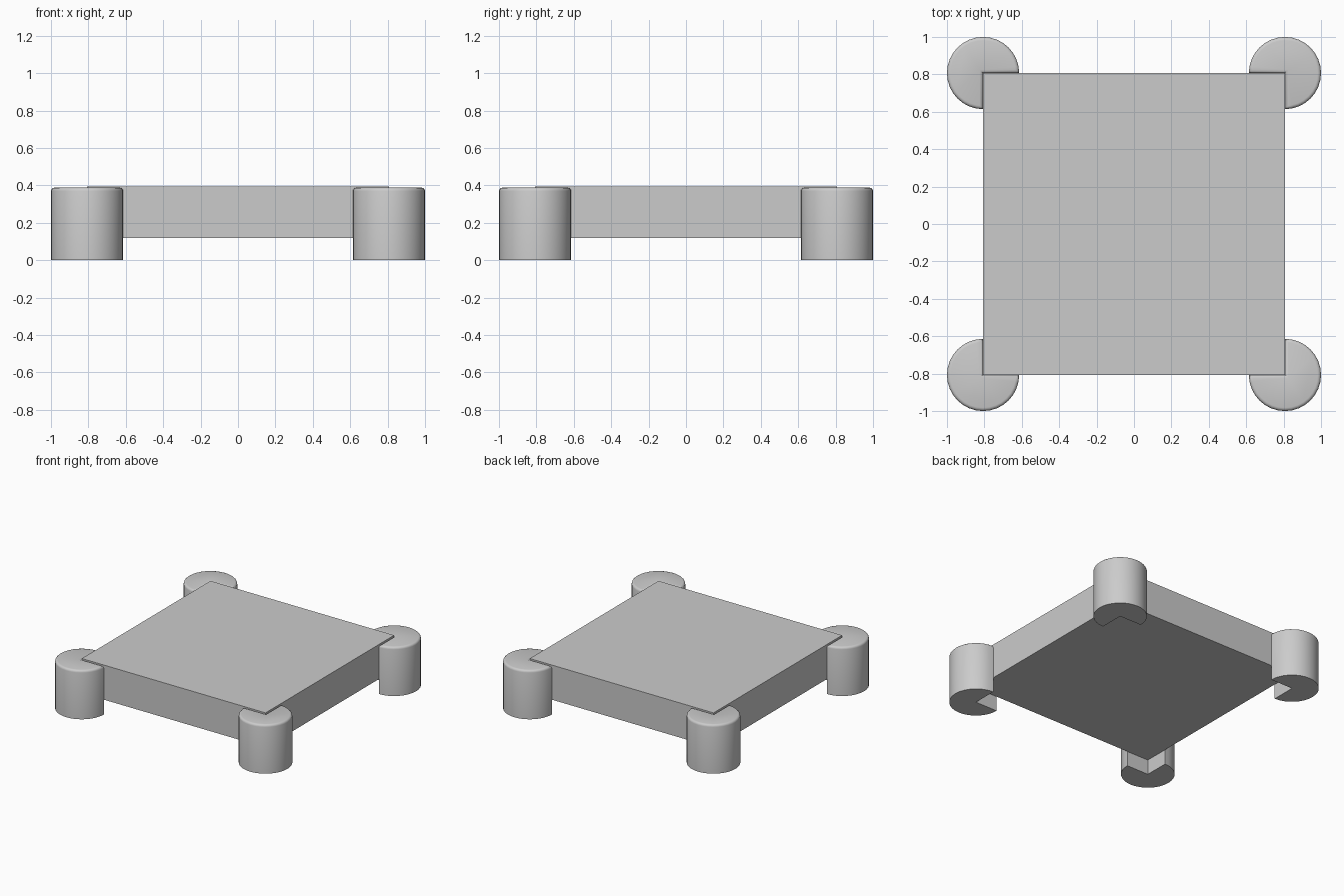
import bpy, bmesh, math

if "Cube" in bpy.data.objects:
    bpy.data.objects.remove(bpy.data.objects["Cube"])

H, R = 0.388, 0.193          # post height and radius
C = 1 - R                    # post centre, also the slab corner


def finish(bm, name):
    bmesh.ops.recalc_face_normals(bm, faces=bm.faces)
    mesh = bpy.data.meshes.new(name)
    bm.to_mesh(mesh)
    bm.free()
    obj = bpy.data.objects.new(name, mesh)
    bpy.context.collection.objects.link(obj)
    return obj


# Square slab
bm = bmesh.new()
bmesh.ops.create_cube(bm, size=1)
for v in bm.verts:
    v.co = (v.co.x * 2 * C, v.co.y * 2 * C, 0.2555 + v.co.z * 0.275)
finish(bm, "slab")


def corner_post(name, x, y, turn):
    """Three-quarter cylinder with the inner quarter open, top rim rounded."""
    bm = bmesh.new()
    steps = 24
    pts = [(x, y)]
    for i in range(steps + 1):
        a = turn - math.radians(135) + math.radians(270) * i / steps
        pts.append((x + R * math.cos(a), y + R * math.sin(a)))
    base = bm.faces.new([bm.verts.new((px, py, 0)) for px, py in pts])
    ext = bmesh.ops.extrude_face_region(bm, geom=[base], use_keep_orig=True)
    for v in ext["geom"]:
        if isinstance(v, bmesh.types.BMVert):
            v.co.z = H
    bmesh.ops.recalc_face_normals(bm, faces=bm.faces)
    rim = [e for e in bm.edges if all(v.co.z > H - 1e-4 for v in e.verts)]
    bmesh.ops.bevel(bm, geom=rim, offset=0.018, segments=3, profile=0.5,
                    affect='EDGES')
    obj = finish(bm, name)
    bpy.ops.object.select_all(action='DESELECT')
    obj.select_set(True)
    bpy.context.view_layer.objects.active = obj
    bpy.ops.object.shade_smooth_by_angle(angle=math.radians(35))


# Four corner posts, solid side facing outward
for sx, side in ((-1, "left"), (1, "right")):
    for sy, end in ((-1, "front"), (1, "back")):
        corner_post(f"{end}_{side}_post", sx * C, sy * C, math.atan2(sy, sx))
